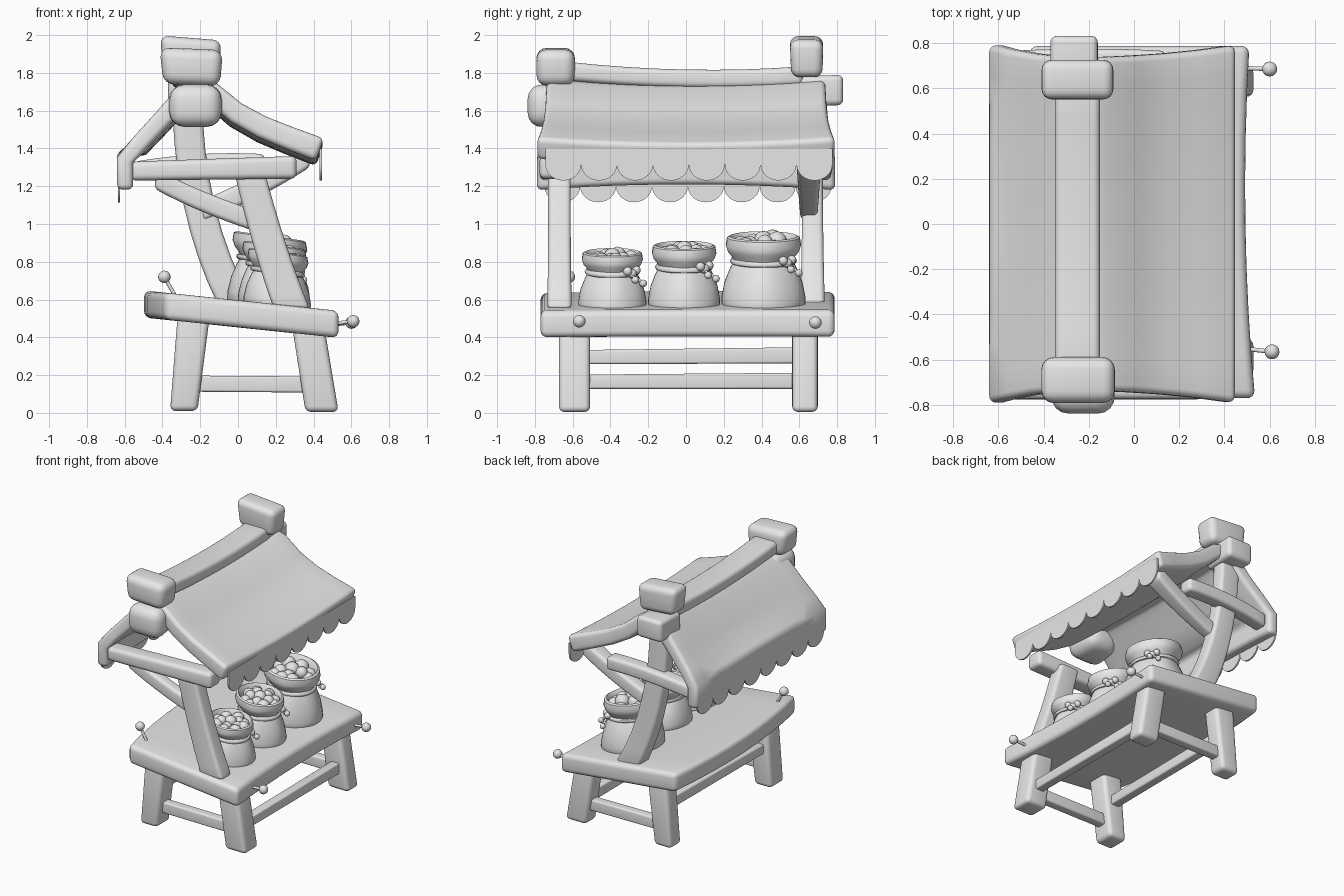
import bpy, bmesh, math, random
from mathutils import Vector, Matrix

random.seed(4)
cube = bpy.data.objects.get("Cube")
if cube:
    bpy.data.objects.remove(cube, do_unlink=True)

grey = bpy.data.materials.new("plain grey")
grey.use_nodes = True
grey.diffuse_color = (0.8, 0.8, 0.8, 1)
grey.node_tree.nodes["Principled BSDF"].inputs["Base Color"].default_value = (0.8, 0.8, 0.8, 1)


def finish(name, bm, mods=()):
    """Turn a bmesh into a smooth-shaded object with its modifiers applied."""
    bmesh.ops.recalc_face_normals(bm, faces=bm.faces)
    mesh = bpy.data.meshes.new(name)
    bm.to_mesh(mesh)
    bm.free()
    obj = bpy.data.objects.new(name, mesh)
    bpy.context.collection.objects.link(obj)
    mesh.materials.append(grey)
    bpy.ops.object.select_all(action="DESELECT")
    obj.select_set(True)
    bpy.context.view_layer.objects.active = obj
    for kind, settings in mods:
        mod = obj.modifiers.new(kind.title(), kind)
        for key, value in settings.items():
            setattr(mod, key, value)
        bpy.ops.object.modifier_apply(modifier=mod.name)
    bpy.ops.object.shade_smooth_by_angle(angle=math.radians(45))
    return obj


def bevel(width):
    return ("BEVEL", dict(width=width, segments=4, limit_method="ANGLE",
                          angle_limit=math.radians(50)))


def bridge(bm, rings):
    """Join consecutive closed rings of vertices with quads."""
    for r0, r1 in zip(rings, rings[1:]):
        n = len(r0)
        for i in range(n):
            j = (i + 1) % n
            bm.faces.new((r0[i], r0[j], r1[j], r1[i]))


def beam(name, axis, sections, width=0.025, tilt=0.0):
    """Timber lofted through (position, centre a, centre b, size a, size b)."""
    if len(sections) == 3:  # smooth curve through three sections
        p, q, r = (Vector(s) for s in sections)
        curve = []
        for k in range(9):
            t = k / 4 - 1
            curve.append(p * (t * (t - 1) / 2) + q * (1 - t * t) + r * (t * (t + 1) / 2))
        sections = curve
    bm = bmesh.new()
    rings = []
    for pos, ca, cb, wa, wb in sections:
        ring = []
        for sa, sb in ((-1, -1), (1, -1), (1, 1), (-1, 1)):
            a, b = ca + sa * wa / 2, cb + sb * wb / 2
            co = {"x": (pos, a, b), "y": (a, pos, b), "z": (a, b, pos)}[axis]
            lift = tilt * (a - ca)
            ring.append(bm.verts.new((co[0], co[1], co[2] + lift)))
        rings.append(ring)
    bridge(bm, rings)
    bm.faces.new(rings[0])
    bm.faces.new(rings[-1])
    return finish(name, bm, [bevel(width)])


def ball(name, centre, radius):
    bm = bmesh.new()
    bmesh.ops.create_uvsphere(bm, u_segments=16, v_segments=10, radius=radius)
    bmesh.ops.translate(bm, vec=centre, verts=bm.verts)
    return finish(name, bm)


def rod(name, start, end, radius):
    a, b = Vector(start), Vector(end)
    turn = (b - a).to_track_quat("Z", "Y").to_matrix().to_4x4()
    bm = bmesh.new()
    bmesh.ops.create_cone(bm, cap_ends=True, segments=10, radius1=radius, radius2=radius,
                          depth=(b - a).length,
                          matrix=Matrix.Translation((a + b) / 2) @ turn)
    return finish(name, bm)


# Table top, legs and stretchers
beam("table_top", "y", [(-0.77, 0.075, 0.517, 0.92, 0.143), (0, 0, 0.524, 0.985, 0.143),
                        (0.787, 0.025, 0.522, 0.97, 0.143)], 0.035, tilt=-0.105)
for end, y, wy in (("front", -0.59, 0.165), ("back", 0.63, 0.135)):
    beam(end + "_right_leg", "z", [(0.005, 0.445, y, 0.175, wy), (0.5, 0.365, y, 0.17, wy)], 0.03)
    beam(end + "_left_leg", "z", [(0.01, -0.287, y, 0.145, wy), (0.51, -0.235, y, 0.17, wy)], 0.03)
    beam(end + "_stretcher", "x", [(-0.27, y, 0.155, 0.07, 0.085), (0.42, y, 0.15, 0.07, 0.085)], 0.012)
beam("right_stretcher", "y", [(-0.58, 0.42, 0.165, 0.07, 0.075), (0.63, 0.42, 0.17, 0.07, 0.085)], 0.012)
beam("left_stretcher", "y", [(-0.58, -0.26, 0.295, 0.07, 0.075), (0.63, -0.26, 0.305, 0.07, 0.085)], 0.012)

# Posts, cross beams and braces
beam("front_post", "z", [(0.55, 0.285, -0.67, 0.19, 0.13), (0.9, 0.165, -0.67, 0.175, 0.12),
                         (1.3, 0.055, -0.67, 0.16, 0.12)])
beam("back_post", "z", [(0.57, -0.01, 0.67, 0.19, 0.13), (1.1, -0.205, 0.67, 0.165, 0.11),
                        (1.72, -0.27, 0.67, 0.16, 0.11)])
beam("front_cross_beam", "x", [(-0.57, -0.71, 1.28, 0.13, 0.1), (0.31, -0.71, 1.3, 0.13, 0.12)], 0.03)
beam("back_cross_beam", "x", [(-0.55, 0.71, 1.28, 0.11, 0.1), (-0.2, 0.72, 1.32, 0.11, 0.1),
                              (0.14, 0.71, 1.32, 0.11, 0.1)])
beam("front_brace", "x", [(-0.44, -0.66, 1.24, 0.09, 0.11), (-0.2, -0.66, 1.125, 0.09, 0.11),
                          (0.08, -0.66, 1.02, 0.09, 0.11)])
beam("back_brace", "x", [(0.38, 0.65, 1.36, 0.13, 0.12), (0.1, 0.65, 1.2, 0.11, 0.12),
                         (-0.19, 0.65, 1.07, 0.09, 0.11)])

# Ridge: log ends under the roof, sagging cover and two end caps
beam("front_ridge_log", "y", [(-0.838, -0.225, 1.625, 0.29, 0.235), (-0.56, -0.225, 1.63, 0.25, 0.2)], 0.08)
beam("back_ridge_log", "y", [(0.832, -0.265, 1.71, 0.21, 0.16), (0.58, -0.265, 1.7, 0.21, 0.16)], 0.03)
beam("ridge_cover", "y", [(-0.64, -0.25, 1.81, 0.2, 0.1), (0, -0.25, 1.77, 0.2, 0.095),
                          (0.62, -0.25, 1.785, 0.2, 0.1)], 0.03)
beam("front_ridge_cap", "z", [(1.735, -0.245, -0.69, 0.3, 0.2), (1.928, -0.248, -0.69, 0.335, 0.205)],
     0.055, tilt=-0.04)
beam("back_ridge_cap", "z", [(1.785, -0.25, 0.64, 0.29, 0.165), (1.985, -0.25, 0.638, 0.325, 0.178)],
     0.045, tilt=-0.08)

# Roof: a thick sagging section swept from gable to gable, flaring at the eaves
slope = [(-0.64, 1.18), (-0.64, 1.35), (-0.56, 1.455), (-0.46, 1.565), (-0.34, 1.7), (-0.24, 1.78),
         (-0.11, 1.745), (0.02, 1.64), (0.15, 1.57), (0.29, 1.515), (0.455, 1.455)]
bm = bmesh.new()
rings = []
for k in range(13):
    v = k / 6 - 1
    outer, inner = [], []
    for i, (x, z) in enumerate(slope):
        before = Vector(slope[max(i - 1, 0)])
        after = Vector(slope[min(i + 1, len(slope) - 1)])
        along = (after - before).normalized()
        thick = 0.085 + 0.045 * i / len(slope)
        reach = (x + 0.24) / 0.695 if x > -0.24 else (-0.24 - x) / 0.4
        y = v * (0.737 + 0.053 * reach ** 2)
        z -= (-0.03 if x < -0.6 else 0.03) * (1 - v * v)
        outer.append(bm.verts.new((x, y, z)))
        inner.append(bm.verts.new((x + along.y * thick, y, z - along.x * thick)))
    rings.append(outer + inner[::-1])
bridge(bm, rings)
for ring in (rings[0], rings[-1]):
    for i in range(len(slope) - 1):
        bm.faces.new((ring[i], ring[i + 1], ring[-2 - i], ring[-1 - i]))
finish("roof", bm, [bevel(0.03)])


# Scalloped valances along both eaves
def valance(name, x, y0, y1, top, cusp, drop, count=8):
    bm = bmesh.new()
    step = (y1 - y0) / count
    for i in range(count):
        mid = y0 + (i + 0.5) * step
        pts = [(x, mid + step / 2, top), (x, mid - step / 2, top)]
        for k in range(13):
            a = math.pi * k / 12
            pts.append((x, mid - step / 2 * math.cos(a), cusp - drop * math.sin(a)))
        bm.faces.new([bm.verts.new(p) for p in pts])
    bmesh.ops.remove_doubles(bm, verts=bm.verts, dist=0.0005)
    return finish(name, bm, [("SOLIDIFY", dict(thickness=0.012, offset=0))])


valance("right_valance", 0.438, -0.745, 0.775, 1.4, 1.315, 0.085)
valance("left_valance", -0.63, -0.75, 0.77, 1.28, 1.2, 0.085)


# Sacks of round goods with rope ties
def sack(name, x, y, belly, height):
    lean = Matrix.Shear("XY", 4, (-0.12, 0))
    place = Matrix.Translation((x, y, 0.56 - 0.105 * x)) @ Matrix.Rotation(0.14, 4, "Y") @ lean
    profile = [(0.92, 0), (1, 0.06), (1, 0.18), (0.93, 0.38), (0.8, 0.56), (0.7, 0.66), (0.76, 0.73),
               (0.85, 0.79), (0.9, 0.87), (0.87, 0.97), (0.8, 0.99), (0.73, 0.94), (0.68, 0.82)]
    bm = bmesh.new()
    rings = []
    for r, h in profile:
        ring = []
        for k in range(32):
            a = math.tau * k / 32
            fold = 1 + 0.025 * math.cos(5 * a) * math.sin(math.pi * min(h, 1))
            ring.append(bm.verts.new(place @ Vector((belly * r * fold * math.cos(a),
                                                     belly * r * fold * math.sin(a), height * h))))
        rings.append(ring)
    bridge(bm, rings)
    bm.faces.new(rings[0])
    bm.faces.new(rings[-1])
    finish(name, bm)

    # Goods heaped in the mouth
    ball(name + "_goods_centre", place @ Vector((0, 0, height * 0.92)), belly * 0.24)
    for ring_r, count, lift in ((0.35, 5, 0.89), (0.54, 8, 0.85)):
        for k in range(count):
            a = math.tau * k / count + random.uniform(-0.2, 0.2)
            spot = Vector((belly * ring_r * math.cos(a), belly * ring_r * math.sin(a),
                           height * (lift + random.uniform(-0.02, 0.04))))
            ball(name + "_goods", place @ spot, belly * random.uniform(0.19, 0.25))

    # Rope ring, knot and two beaded cords
    bm = bmesh.new()
    rings = []
    for k in range(28):
        a = math.tau * k / 28
        ring = []
        for m in range(8):
            b = math.tau * m / 8
            r = belly * 0.73 + 0.015 * math.cos(b)
            ring.append(bm.verts.new(place @ Vector((r * math.cos(a), r * math.sin(a),
                                                     height * 0.66 + 0.015 * math.sin(b)))))
        rings.append(ring)
    bridge(bm, rings + rings[:1])
    finish(name + "_rope", bm)
    out = Vector((math.cos(0.8), math.sin(0.8), 0))
    side = Vector((-out.y, out.x, 0))
    knot = out * belly * 0.8 + Vector((0, 0, height * 0.67))
    ball(name + "_knot", place @ knot, 0.025)
    for s in (-1, 1):
        ball(name + "_bow", place @ (knot + side * s * 0.032 + Vector((0, 0, 0.015))), 0.024)
        tip = knot + out * 0.04 + side * (0.015 + 0.03 * s) + Vector((0, 0, -0.04 - 0.012 * s))
        rod(name + "_cord", place @ knot, place @ tip, 0.008)
        ball(name + "_bead", place @ tip, 0.02)


sack("small_sack", 0.205, -0.39, 0.18, 0.315)
sack("middle_sack", 0.185, -0.01, 0.19, 0.35)
sack("large_sack", 0.16, 0.41, 0.222, 0.395)

# Round-headed pegs in the table edge
for start, end in (((0.48, -0.55, 0.47), (0.61, -0.565, 0.485)),
                   ((0.48, 0.69, 0.465), (0.6, 0.685, 0.478)),
                   ((-0.31, -0.62, 0.58), (-0.39, -0.62, 0.72))):
    rod("peg_shaft", start, end, 0.01)
    ball("peg_head", end, 0.033)
